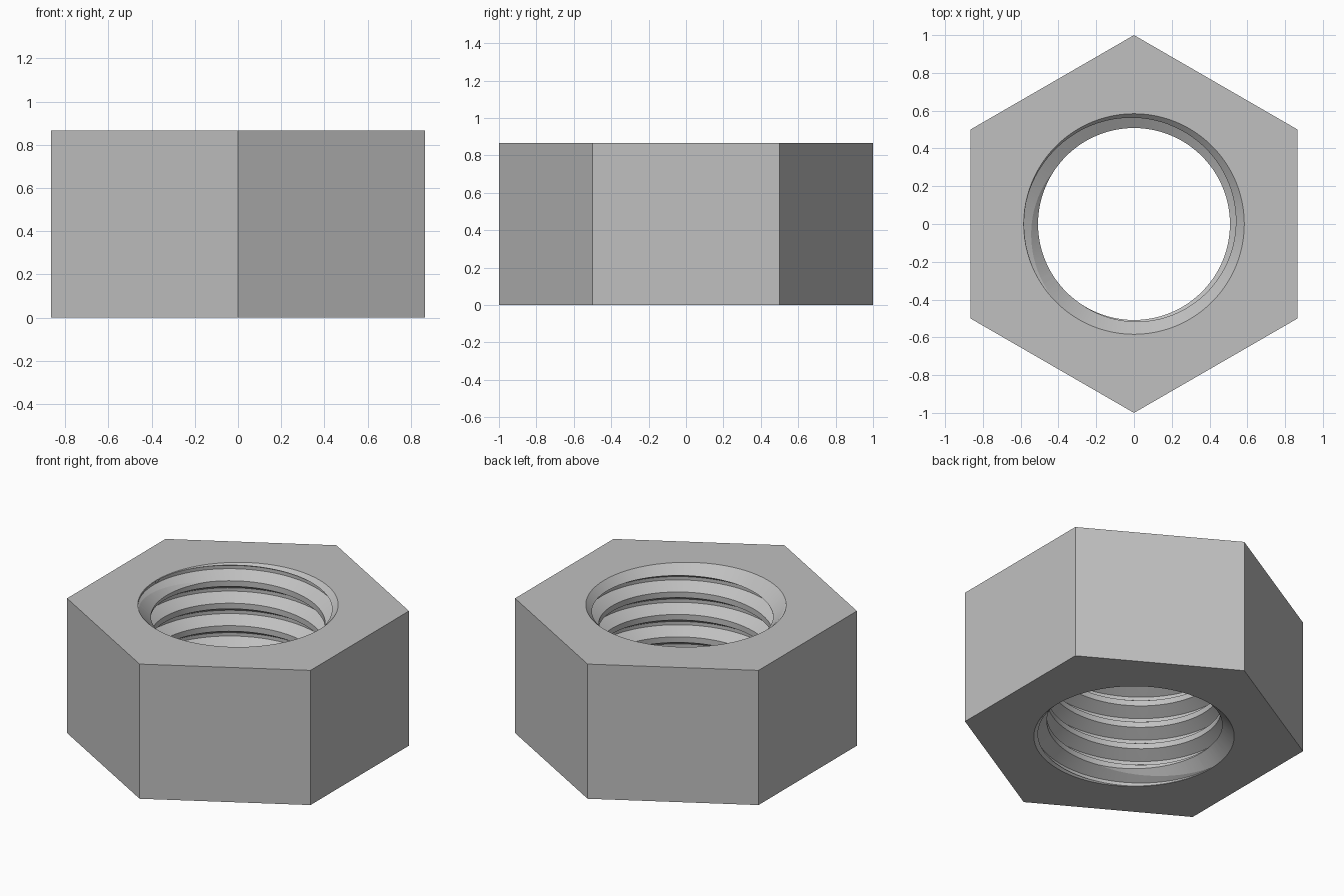
import bpy, bmesh
from math import sin, cos, radians, tau

if "Cube" in bpy.data.objects:
    bpy.data.objects.remove(bpy.data.objects["Cube"])

HEIGHT = 0.866
PITCH = HEIGHT / 6
CREST, ROOT, MOUTH = 0.508, 0.582, 0.584
STEPS, TURNS = 96, 9


def make_object(name, bm):
    bmesh.ops.recalc_face_normals(bm, faces=bm.faces)
    mesh = bpy.data.meshes.new(name)
    bm.to_mesh(mesh)
    bm.free()
    obj = bpy.data.objects.new(name, mesh)
    bpy.context.collection.objects.link(obj)
    return obj


def tapered(name, sides, r_low, r_high, z_low, z_high):
    bm = bmesh.new()
    bmesh.ops.create_cone(bm, cap_ends=True, segments=sides, radius1=r_low,
                          radius2=r_high, depth=z_high - z_low)
    bmesh.ops.translate(bm, verts=bm.verts, vec=(0, 0, (z_low + z_high) / 2))
    return make_object(name, bm)


def thread_rod(name):
    """Right-handed threaded rod, longer than the nut at both ends."""
    profile = [(CREST, 0), (CREST, 0.25 * PITCH),
               (ROOT, 0.55 * PITCH), (ROOT, 0.70 * PITCH)]
    start = 0.84 - 8 * PITCH
    bm = bmesh.new()
    columns = []
    for r, rise in profile:
        count = STEPS * (TURNS + (rise == 0)) + 1
        columns.append([bm.verts.new((r * cos(tau * i / STEPS), r * sin(tau * i / STEPS),
                                      start + rise + PITCH * i / STEPS))
                        for i in range(count)])
    # Each strip's last column is the first column one turn later
    columns.append(columns[0][STEPS:])
    for a, b in zip(columns, columns[1:]):
        for i in range(STEPS * TURNS):
            bm.faces.new((a[i], a[i + 1], b[i + 1], b[i]))
    # Close both ends with a fan to the axis
    low, high = bm.verts.new((0, 0, -0.6)), bm.verts.new((0, 0, 1.5))
    for edge in [e for e in bm.edges if e.is_boundary]:
        u, v = edge.verts
        bm.faces.new((u, v, low if u.co.z < HEIGHT / 2 else high))
    bmesh.ops.triangulate(bm, faces=bm.faces)
    return make_object(name, bm)


# Hexagonal body, corners on the y axis
nut = tapered("hex_nut", 6, 1, 1, 0, HEIGHT)

# Threaded hole and a 45 degree countersink at each mouth
d = 0.1
cutters = [
    thread_rod("thread_cutter"),
    tapered("top_countersink", STEPS, MOUTH - d, MOUTH + d, HEIGHT - d, HEIGHT + d),
    tapered("bottom_countersink", STEPS, MOUTH + d, MOUTH - d, -d, d),
]
bpy.context.view_layer.objects.active = nut
for cutter in cutters:
    cutter.hide_render = True
    cut = nut.modifiers.new(cutter.name, 'BOOLEAN')
    cut.operation, cut.solver, cut.object = 'DIFFERENCE', 'EXACT', cutter
    bpy.ops.object.modifier_apply(modifier=cut.name)
    bpy.data.objects.remove(cutter)

# Plain grey metal
steel = bpy.data.materials.new("steel_grey")
steel.use_nodes = True
colour = (0.53, 0.53, 0.53, 1)
steel.diffuse_color = colour
steel.node_tree.nodes["Principled BSDF"].inputs["Base Color"].default_value = colour
nut.data.materials.clear()
nut.data.materials.append(steel)

# Smooth walls, crisp thread and rim edges
bpy.ops.object.select_all(action='DESELECT')
nut.select_set(True)
bpy.ops.object.shade_smooth_by_angle(angle=radians(12))
